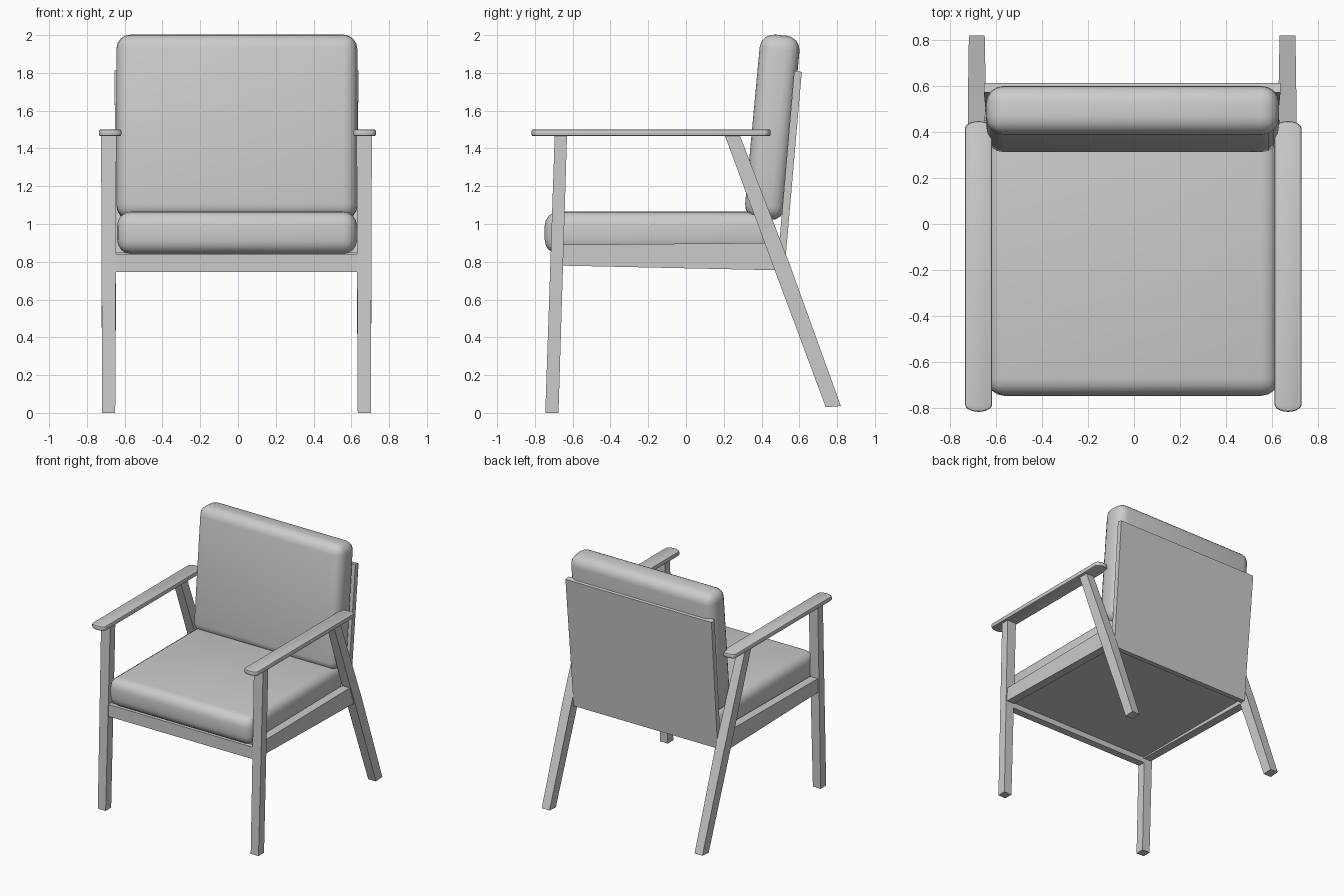
import bpy, bmesh
from math import radians, sin, cos, pi

if "Cube" in bpy.data.objects:
    bpy.data.objects.remove(bpy.data.objects["Cube"])

CX = -0.008  # mirror plane of the frame


def finish(name, bm, smooth=False):
    bmesh.ops.recalc_face_normals(bm, faces=bm.faces)
    me = bpy.data.meshes.new(name)
    bm.to_mesh(me)
    bm.free()
    ob = bpy.data.objects.new(name, me)
    bpy.context.collection.objects.link(ob)
    if smooth:
        for o in bpy.context.selected_objects:
            o.select_set(False)
        ob.select_set(True)
        bpy.context.view_layer.objects.active = ob
        bpy.ops.object.shade_smooth_by_angle(angle=radians(40))
    return ob


def loft(name, a, b):
    """Solid between two matching outlines."""
    bm = bmesh.new()
    va = [bm.verts.new(p) for p in a]
    vb = [bm.verts.new(p) for p in b]
    bm.faces.new(va)
    bm.faces.new(vb)
    n = len(a)
    for i in range(n):
        j = (i + 1) % n
        bm.faces.new((va[i], va[j], vb[j], vb[i]))
    return finish(name, bm)


def side_part(name, profile, side):
    """Profile points are (y, z, inner x, outer x)."""
    return loft(name, [(CX + side * i, y, z) for y, z, i, o in profile],
                [(CX + side * o, y, z) for y, z, i, o in profile])


def box(name, x, y, z):
    return loft(name, [(x[0], b, c) for b, c in ((y[0], z[0]), (y[1], z[0]), (y[1], z[1]), (y[0], z[1]))],
                [(x[1], b, c) for b, c in ((y[0], z[0]), (y[1], z[0]), (y[1], z[1]), (y[0], z[1]))])


def cushion(name, size, loc, tilt=0, radius=0.075):
    bm = bmesh.new()
    bmesh.ops.create_cube(bm, size=1)
    bmesh.ops.scale(bm, vec=size, verts=bm.verts)
    bmesh.ops.bevel(bm, geom=bm.edges[:], offset=radius, segments=4,
                    profile=0.5, affect='EDGES')
    ob = finish(name, bm, True)
    ob.location = loc
    ob.rotation_euler.x = radians(tilt)
    return ob


def armrest(name, side):
    w, y0, y1, d = 0.059, -0.785, 0.415, 0.033
    xc = -0.003 + side * 0.674
    arc = [pi * i / 10 for i in range(11)]
    pts = [(xc + w * cos(t), y1 + d * sin(t)) for t in arc]
    pts += [(xc - w * cos(t), y0 - d * sin(t)) for t in arc]
    bm = bmesh.new()
    f = bm.faces.new([bm.verts.new((x, y, 1.465)) for x, y in pts])
    up = bmesh.ops.extrude_face_region(bm, geom=[f])['geom']
    bmesh.ops.translate(bm, vec=(0, 0, 0.036),
                        verts=[g for g in up if isinstance(g, bmesh.types.BMVert)])
    rim = [e for e in bm.edges if abs(e.verts[0].co.z - e.verts[1].co.z) < 1e-5]
    bmesh.ops.bevel(bm, geom=rim, offset=0.009, segments=2, profile=0.5, affect='EDGES')
    finish(name, bm, True)


# legs, side rails and armrests
for s, n in ((-1, "left"), (1, "right")):
    side_part("front_leg_" + n, [(-0.745, 0, 0.642, 0.711), (-0.675, 0, 0.642, 0.711),
                                 (-0.63, 1.47, 0.636, 0.717), (-0.695, 1.47, 0.636, 0.717)], s)
    side_part("rear_leg_" + n, [(0.74, 0.03, 0.642, 0.711), (0.82, 0.036, 0.642, 0.711),
                                (0.555, 0.77, 0.637, 0.715),
                                (0.285, 1.47, 0.646, 0.714), (0.205, 1.47, 0.646, 0.714),
                                (0.47, 0.755, 0.637, 0.715)], s)
    side_part("side_rail_" + n, [(-0.67, 0.78, 0.637, 0.705), (0.49, 0.755, 0.637, 0.705),
                                 (0.45, 0.90, 0.637, 0.705), (-0.67, 0.89, 0.637, 0.705)], s)
    armrest("armrest_" + n, s)

# front rail and seat board
box("front_rail", (-0.65, 0.634), (-0.715, -0.655), (0.745, 0.84))
box("seat_board", (-0.65, 0.634), (-0.68, 0.51), (0.79, 0.85))

# leaning back panel, slightly wider at the top
back = ((0.482, 0.76, 0.637), (0.522, 0.76, 0.637), (0.613, 1.805, 0.646), (0.573, 1.812, 0.646))
loft("back_panel", [(CX - w, y, z) for y, z, w in back], [(CX + w, y, z) for y, z, w in back])

# cushions
cushion("seat_cushion", (1.27, 1.21, 0.225), (-0.005, -0.143, 0.953))
cushion("back_cushion", (1.275, 0.212, 0.98), (-0.006, 0.457, 1.512), -5.3)
